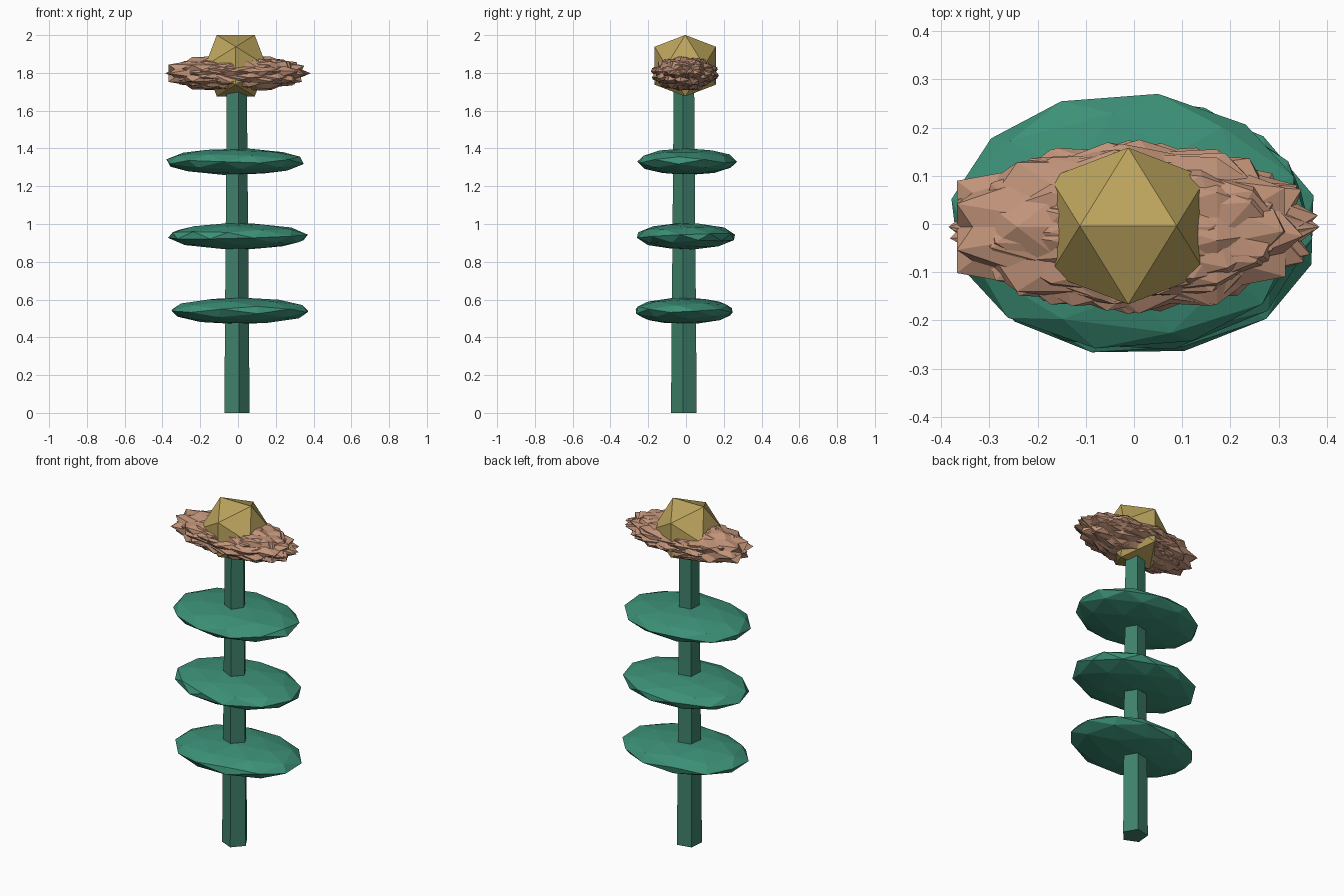
import bpy, bmesh, math, random
from mathutils import Matrix, Euler, Vector

if "Cube" in bpy.data.objects:
    bpy.data.objects.remove(bpy.data.objects["Cube"])

random.seed(4)


def material(name, rgb):
    m = bpy.data.materials.new(name)
    m.diffuse_color = (*rgb, 1)
    m.use_nodes = True
    m.node_tree.nodes["Principled BSDF"].inputs["Base Color"].default_value = m.diffuse_color
    return m


def add_object(name, bm, mat):
    mesh = bpy.data.meshes.new(name)
    bm.to_mesh(mesh)
    bm.free()
    obj = bpy.data.objects.new(name, mesh)
    mesh.materials.append(mat)
    bpy.context.collection.objects.link(obj)
    return obj


def ico(bm, centre, size, turn, detail=1):
    """Icosphere turned first, then stretched, so it stays upright."""
    m = (Matrix.Translation(centre) @ Matrix.Diagonal((*size, 1))
         @ turn @ EDGE_UP)
    bmesh.ops.create_icosphere(bm, subdivisions=detail, radius=1, matrix=m)


def rot(angle, axis):
    return Matrix.Rotation(math.radians(angle), 4, axis)


# turns the icosahedron so that an edge along x is on top
EDGE_UP = rot(-31.717, 'Y')

stem_green = material("stem_green", (0.05, 0.22, 0.145))
leaf_green = material("leaf_green", (0.045, 0.28, 0.185))
petal_pink = material("petal_pink", (0.53, 0.29, 0.19))
heart_gold = material("heart_gold", (0.50, 0.37, 0.11))

# five-sided tapering stem
bm = bmesh.new()
bmesh.ops.create_cone(bm, cap_ends=True, segments=5, radius1=0.072, radius2=0.057,
                      depth=1.75,
                      matrix=Matrix.Translation((-0.01, -0.009, 0.875)) @ rot(-6 + 0, 'Z')
                      @ rot(-90, 'Z') @ rot(90, 'Z'))
# line the first corner up with the +x side
first = max(bm.verts, key=lambda v: v.co.x).co
now = math.degrees(math.atan2(first.y + 0.009, first.x + 0.01))
bmesh.ops.rotate(bm, verts=bm.verts, cent=(-0.01, -0.009, 0),
                 matrix=rot(-6 - now, 'Z').to_3x3())
add_object("stem", bm, stem_green)

# three flat leaf discs, each turned differently
for i, (z, x, y, turn) in enumerate([(0.54, 0.01, -0.01, rot(15, 'Z') @ rot(12, 'X')),
                                     (0.935, 0.0, 0.0, rot(48, 'Z') @ rot(20, 'Y')),
                                     (1.33, -0.015, 0.006, rot(80, 'Z') @ rot(10, 'X'))]):
    bm = bmesh.new()
    ico(bm, (x, y, z), (0.375, 0.268, 0.071), turn, detail=2)
    add_object(f"leaf_{i + 1}", bm, leaf_green)

# ragged blossom of many turned, stretched icosahedra
bm = bmesh.new()
size = (0.385, 0.182, 0.101)
centre = Vector((0, -0.006, 1.798))
for a in (0, 60, 120):
    ico(bm, centre + Vector((-0.04, 0, 0)), size, rot(a, 'X'))
for a in (10, 46):
    ico(bm, centre, size, rot(a, 'X') @ rot(90 - 31.717, 'Y'))
for i in range(8):
    e = Euler([random.uniform(0, math.tau) for _ in range(3)])
    ico(bm, centre, size, e.to_matrix().to_4x4())
add_object("petals", bm, petal_pink)

# golden flower heart
bm = bmesh.new()
ico(bm, (-0.012, -0.004, 1.838), (0.191, 0.191, 0.191), Matrix.Identity(4))
heart = add_object("flower_heart", bm, heart_gold)
